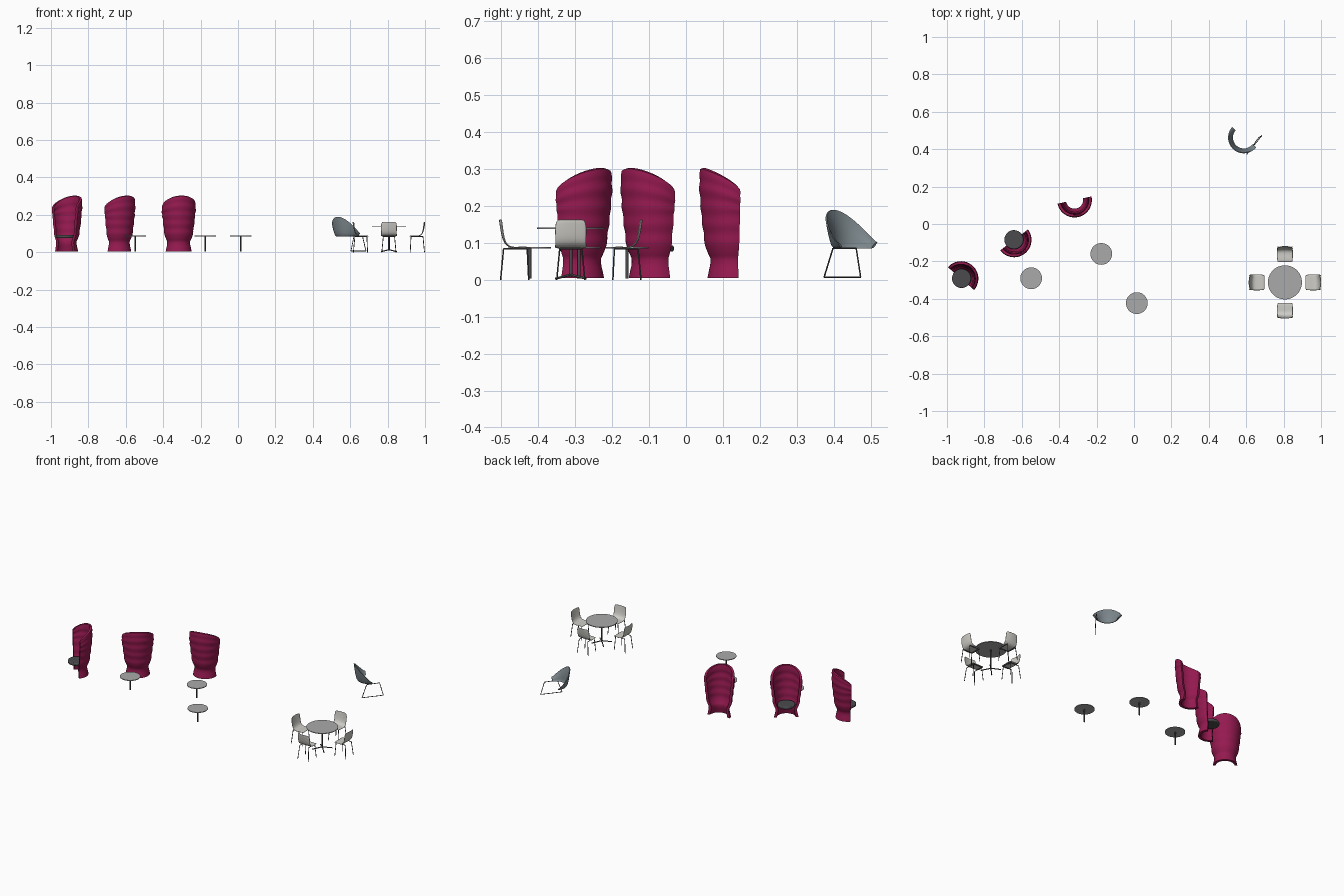
import bpy, bmesh, math
from math import sin, cos, pi, radians
from mathutils import Vector, Matrix

if "Cube" in bpy.data.objects:
    bpy.data.objects.remove(bpy.data.objects["Cube"])


def material(name, rgb):
    m = bpy.data.materials.new(name)
    m.diffuse_color = (*rgb, 1)
    m.use_nodes = True
    m.node_tree.nodes["Principled BSDF"].inputs["Base Color"].default_value = m.diffuse_color
    return m


CRIMSON = material("crimson_fabric", (0.30, 0.01, 0.08))
DARK = material("dark_metal", (0.07, 0.07, 0.075))
TOP = material("table_grey", (0.40, 0.40, 0.40))
SHELL = material("pale_shell", (0.62, 0.61, 0.57))
SLATE = material("slate_fabric", (0.20, 0.24, 0.26))


def finish(name, bm, mat, matrix=None, angle=40):
    bmesh.ops.recalc_face_normals(bm, faces=bm.faces)
    me = bpy.data.meshes.new(name)
    bm.to_mesh(me)
    bm.free()
    ob = bpy.data.objects.new(name, me)
    bpy.context.collection.objects.link(ob)
    me.materials.append(mat)
    if matrix:
        ob.matrix_world = matrix
    bpy.ops.object.select_all(action='DESELECT')
    ob.select_set(True)
    bpy.context.view_layer.objects.active = ob
    bpy.ops.object.shade_smooth_by_angle(angle=radians(angle))
    return ob


def disc(name, x, y, z0, z1, r, mat, seg=48):
    bm = bmesh.new()
    bmesh.ops.create_cone(bm, cap_ends=True, segments=seg, radius1=r, radius2=r,
                          depth=z1 - z0)
    return finish(name, bm, mat, Matrix.Translation((x, y, (z0 + z1) / 2)))


def add_rod(bm, a, b, r, seg=10):
    a, b = Vector(a), Vector(b)
    d = b - a
    m = Matrix.Translation((a + b) / 2) @ d.to_track_quat('Z', 'Y').to_matrix().to_4x4()
    bmesh.ops.create_cone(bm, cap_ends=True, segments=seg, radius1=r, radius2=r,
                          depth=d.length, matrix=m)


def sweep(bm, sections):
    """Skin a row of closed cross-sections and cap both ends."""
    rows = [[bm.verts.new(p) for p in s] for s in sections]
    n = len(rows[0])
    for a, b in zip(rows, rows[1:]):
        for i in range(n):
            j = (i + 1) % n
            bm.faces.new((a[i], a[j], b[j], b[i]))
    bm.faces.new(rows[0])
    bm.faces.new(rows[-1])


# high-backed half-round pods
PROFILE = [(.005, .070), (.02, .067), (.042, .062), (.058, .062), (.075, .070),
           (.09, .0755), (.13, .081), (.18, .087), (.25, .092), (.29, .0915), (.30, .0895)]


def pod_radius(t):
    for (t0, r0), (t1, r1) in zip(PROFILE, PROFILE[1:]):
        if t <= t1 + 1e-9:
            r = r0 + (r1 - r0) * (t - t0) / (t1 - t0)
            break
    if .09 < t < .28:
        r += .0012 * sin(2 * pi * (t - .09) / .0475)
    return r


def pod(name, x, y, facing):
    ts = [.005 + .295 * i / 44 for i in range(45)]
    wall = .016
    loop = [(pod_radius(t), t) for t in ts]
    loop += [(pod_radius(.3) - wall / 2, .303)]
    loop += [(pod_radius(t) - wall + (.003 if t > .29 else 0), t) for t in reversed(ts)]
    sections = []
    for k in range(41):
        a = -pi / 2 + pi * k / 40
        top = .244 + .056 * max(cos(a), 0) ** .75
        ang = radians(facing) + pi + a
        sec = []
        for r, t in loop:
            z = t if t < .18 else .18 + (t - .18) * (top - .18) / .12
            sec.append((r * cos(ang), r * sin(ang), z))
        sections.append(sec)
    bm = bmesh.new()
    sweep(bm, sections)
    finish(name, bm, CRIMSON, Matrix.Translation((x, y, 0)), 50)


pod("pod_left", -.925, -.292, 229)
pod("pod_middle", -.641, -.085, 127)
pod("pod_right", -.318, .128, 102)

# round seats inside two of the pods
for name, x, y in (("pod_seat_left", -.922, -.291), ("pod_seat_middle", -.642, -.084)):
    ob = disc(name, x, y, .076, .093, .051, DARK)
    bev = ob.modifiers.new("soft_edge", 'BEVEL')
    bev.width, bev.segments = .005, 3

# small side tables
for i, (x, y) in enumerate(((-.55, -.29), (-.175, -.16), (.015, -.423))):
    disc(f"side_table_top_{i}", x, y, .085, .089, .058, TOP)
    disc(f"side_table_post_{i}", x, y, .003, .085, .0045, DARK, 16)

# dining table
TX, TY = .807, -.312
disc("dining_table_top", TX, TY, .137, .141, .091, TOP, 64)
bm = bmesh.new()
add_rod(bm, (0, 0, .008), (0, 0, .137), .0045, 16)
for k in range(4):
    a = pi / 4 + k * pi / 2
    add_rod(bm, (0, 0, .014), (.058 * cos(a), .058 * sin(a), .003), .003)
finish("dining_table_base", bm, DARK, Matrix.Translation((TX, TY, 0)))

# dining chairs: (outward distance, height, half width, bow)
CHAIR = [(.109, .085, .036, 0), (.115, .088, .041, 0), (.135, .088, .043, 0),
         (.155, .087, .043, .001), (.168, .090, .043, .002), (.178, .098, .042, .003),
         (.184, .112, .042, .004), (.188, .130, .043, .005), (.192, .155, .042, .006),
         (.193, .163, .035, .006)]


def dining_chair(k):
    place = Matrix.Translation((TX, TY, 0)) @ Matrix.Rotation(k * pi / 2, 4, 'Z')
    bm = bmesh.new()
    cols = 9
    rows = []
    for u, z, w, bow in CHAIR:
        row = []
        for c in range(cols):
            s = 2 * c / (cols - 1) - 1
            row.append(bm.verts.new((u - bow * s * s, w * s, z)))
        rows.append(row)
    for a, b in zip(rows, rows[1:]):
        for c in range(cols - 1):
            bm.faces.new((a[c], a[c + 1], b[c + 1], b[c]))
    ob = finish(f"chair_shell_{k}", bm, SHELL, place, 60)
    sol = ob.modifiers.new("thickness", 'SOLIDIFY')
    sol.thickness, sol.offset = .0035, 0
    ob.modifiers.new("smooth", 'SUBSURF').levels = 1
    ob.modifiers["smooth"].render_levels = 1
    # legs and under-seat rails
    bm = bmesh.new()
    for s in (-1, 1):
        add_rod(bm, (.118, .030 * s, .084), (.114, .038 * s, 0), .002)
        add_rod(bm, (.182, .030 * s, .084), (.190, .038 * s, 0), .002)
        add_rod(bm, (.118, .030 * s, .084), (.182, .030 * s, .084), .002)
    add_rod(bm, (.118, -.030, .084), (.118, .030, .084), .002)
    finish(f"chair_legs_{k}", bm, DARK, place)


for k in range(4):
    dining_chair(k)

# lounge chair: curved back shell, tall in the middle and low at the arms
bm = bmesh.new()
sections = []
N, STEPS = 12, 40
for k in range(STEPS + 1):
    a = radians(-92 + 184 * k / STEPS)
    top = .102 + .087 * max(cos(a), 0) ** 1.15
    ang = radians(50) + pi + a
    loop = []
    for side, order in ((0, range(N + 1)), (1, range(N, -1, -1))):
        for i in order:
            f = i / N
            r = .062 + .022 * f ** .55 - side * (.004 + .006 * sin(pi * f))
            loop.append((r * cos(ang), r * sin(ang), .085 + (top - .085) * f))
    sections.append(loop)
sweep(bm, sections)
finish("lounge_chair_shell", bm, SLATE, Matrix.Translation((.587, .462, 0)), 45)

# lounge chair sled frame
bm = bmesh.new()
frame = [(.604, .374, .007), (.620, .398, .085), (.666, .461, .085), (.684, .473, .007)]
for p, q in zip(frame, frame[1:] + frame[:1]):
    add_rod(bm, p, q, .002)
finish("lounge_chair_frame", bm, DARK)
